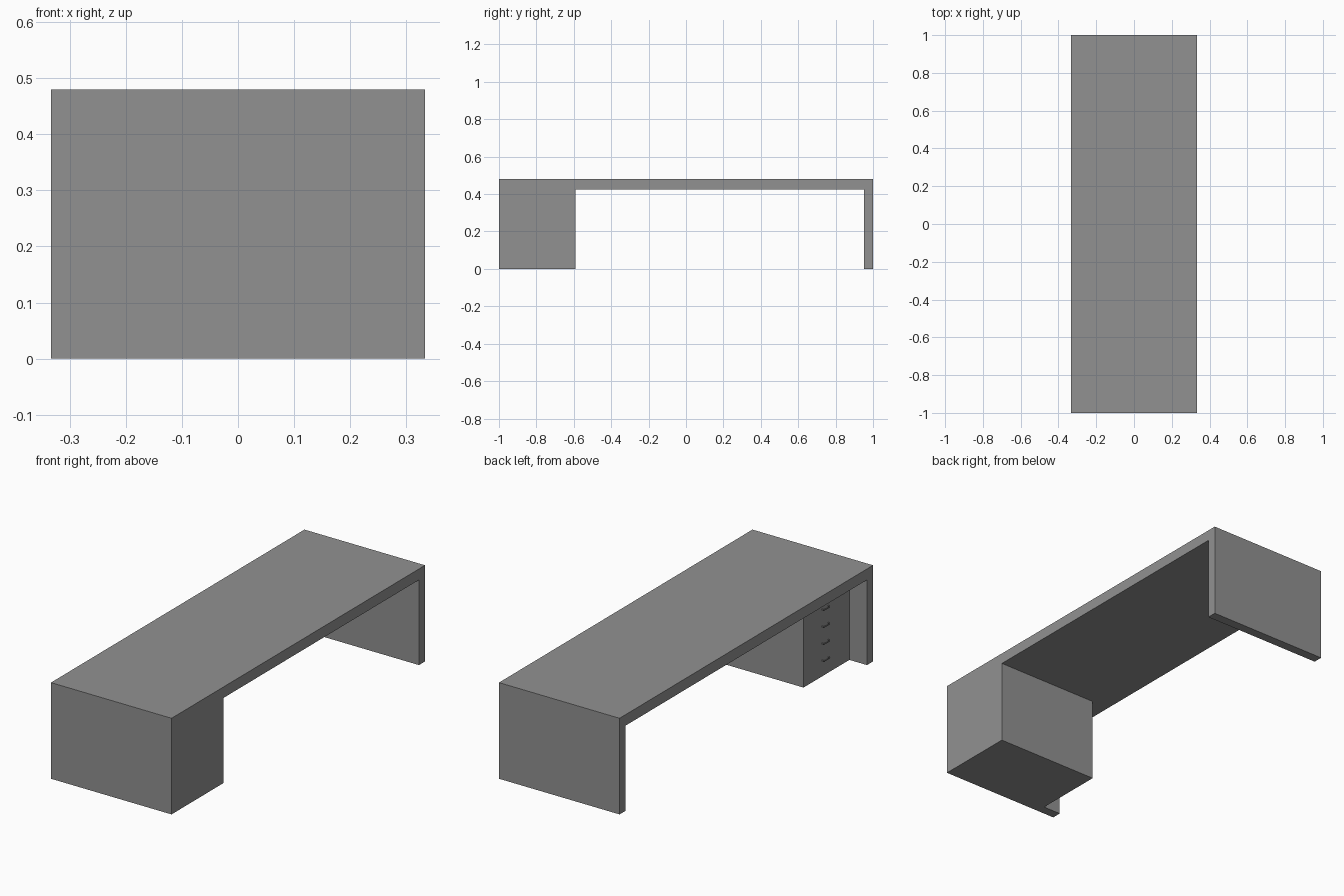
import bpy

if "Cube" in bpy.data.objects:
    bpy.data.objects.remove(bpy.data.objects["Cube"])

W, L, H = 0.333, 1.0, 0.48       # half width, half length, height
TOP_Z = 0.425                    # underside of the desktop
PANEL = 0.048                    # side panel thickness
PED_Y = -0.59                    # inner face of the drawer pedestal
FRONT_X = -0.236                 # recessed drawer front

grey = bpy.data.materials.new("dark_grey")
grey.diffuse_color = (0.285, 0.285, 0.285, 1)
grey.use_nodes = True
grey.node_tree.nodes["Principled BSDF"].inputs["Base Color"].default_value = grey.diffuse_color


def box(name, lo, hi):
    bpy.ops.mesh.primitive_cube_add(size=1, location=[(a + b) / 2 for a, b in zip(lo, hi)])
    ob = bpy.context.object
    ob.name = name
    ob.scale = [b - a for a, b in zip(lo, hi)]
    bpy.ops.object.transform_apply(location=False, rotation=False, scale=True)
    return ob


def carve(target, lo, hi):
    cutter = box("cutter", lo, hi)
    mod = target.modifiers.new("carve", 'BOOLEAN')
    mod.operation, mod.solver, mod.object = 'DIFFERENCE', 'EXACT', cutter
    bpy.context.view_layer.objects.active = target
    bpy.ops.object.modifier_apply(modifier=mod.name)
    bpy.data.objects.remove(cutter)


# Desk body: one solid with the knee space and the recess before the drawers cut out
body = box("desk_body", (-W, -L, 0), (W, L, H))
body.data.materials.append(grey)
carve(body, (-1, PED_Y, -0.1), (1, L - PANEL, TOP_Z))
carve(body, (-1, -L + PANEL, -0.1), (FRONT_X, 0, TOP_Z))

# Drawer handles: bowed pulls, a polyline swept with a small round section
mid_y = (PED_Y - L + PANEL) / 2 + 0.012
for i in range(4):
    z = 0.08 + 0.085 * i
    curve = bpy.data.curves.new(f"drawer_handle_{i + 1}", 'CURVE')
    curve.dimensions = '3D'
    curve.bevel_depth, curve.bevel_resolution = 0.0025, 1
    curve.use_fill_caps = True
    path = [(0.004, -0.025), (-0.010, -0.023), (-0.014, -0.015),
            (-0.014, 0.015), (-0.010, 0.023), (0.004, 0.025)]
    spline = curve.splines.new('POLY')
    spline.points.add(len(path) - 1)
    for p, (x, y) in zip(spline.points, path):
        p.co = (FRONT_X + x, mid_y + y, z, 1)
    curve.materials.append(grey)
    bpy.context.collection.objects.link(bpy.data.objects.new(curve.name, curve))
